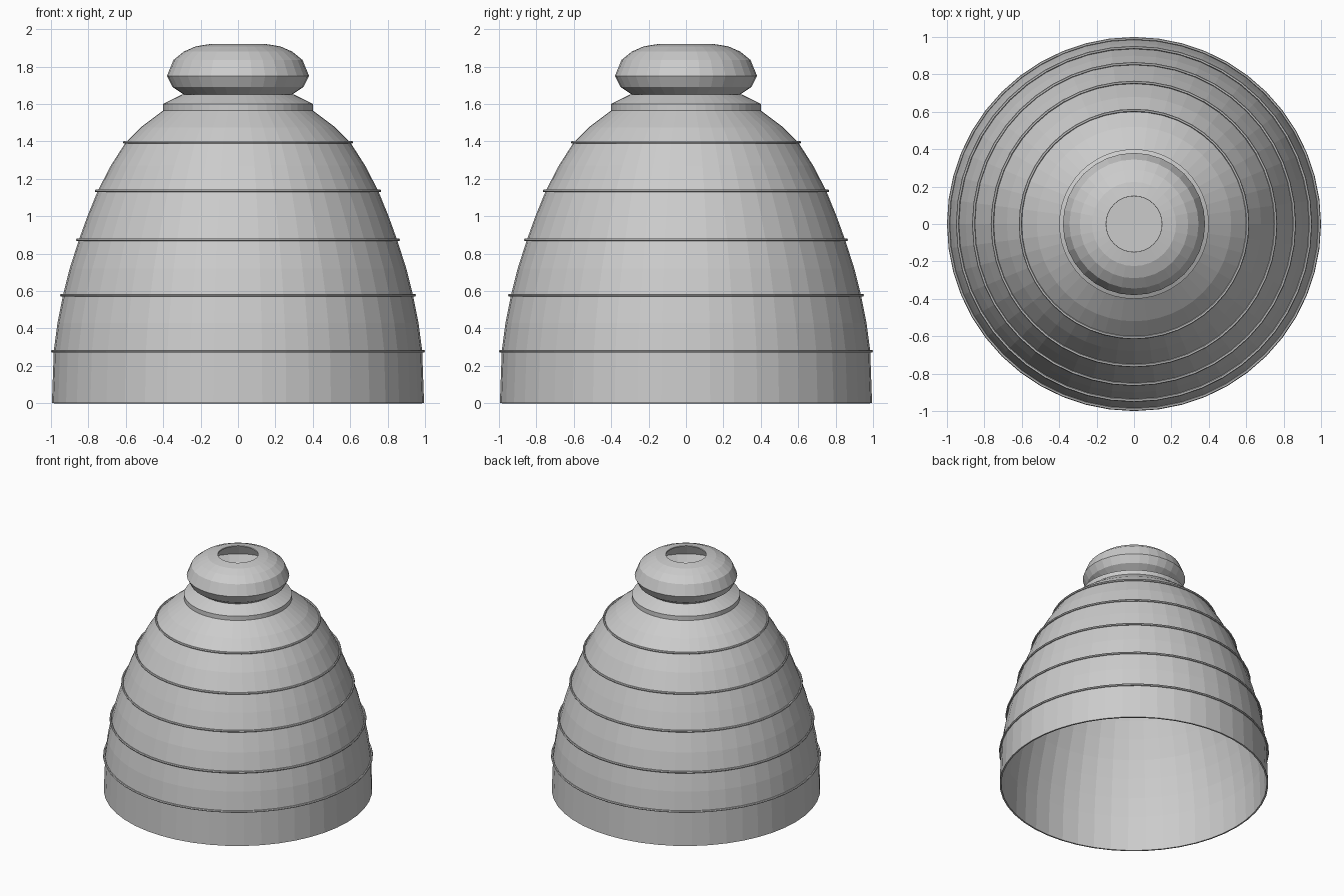
import bpy, bmesh, math

cube = bpy.data.objects.get("Cube")
if cube:
    bpy.data.objects.remove(cube, do_unlink=True)

grey = bpy.data.materials.new("plain grey")
grey.use_nodes = True
colour = (0.6, 0.6, 0.6, 1)
grey.diffuse_color = colour
grey.node_tree.nodes["Principled BSDF"].inputs["Base Color"].default_value = colour


def lathe(name, profile, sides, closed=False):
    """Spin a list of (radius, height) points around z."""
    bm = bmesh.new()
    rings = []
    for r, z in profile:
        if r == 0:
            rings.append([bm.verts.new((0, 0, z))] * sides)
        else:
            angles = [2 * math.pi * i / sides for i in range(sides)]
            rings.append([bm.verts.new((r * math.cos(a), r * math.sin(a), z)) for a in angles])
    pairs = list(zip(rings, rings[1:]))
    if closed:
        pairs.append((rings[-1], rings[0]))
    for low, high in pairs:
        for i in range(sides):
            j = (i + 1) % sides
            corners = dict.fromkeys((low[i], low[j], high[j], high[i]))
            bm.faces.new(list(corners))
    mesh = bpy.data.meshes.new(name)
    bm.to_mesh(mesh)
    bm.free()
    mesh.materials.append(grey)
    obj = bpy.data.objects.new(name, mesh)
    bpy.context.collection.objects.link(obj)
    return obj


def thicken(obj, amount):
    mod = obj.modifiers.new("wall", "SOLIDIFY")
    mod.thickness = amount
    mod.offset = -1


# Open-bottomed bell with a stepped collar and a closed crown
bell = lathe("bell", [
    (0.995, 0), (0.985, 0.28), (0.965, 0.43), (0.935, 0.58), (0.9, 0.72),
    (0.852, 0.87), (0.805, 1.0), (0.75, 1.135), (0.68, 1.27), (0.6, 1.395),
    (0.52, 1.475), (0.4, 1.565), (0.4, 1.6), (0.3, 1.65), (0, 1.65)], 48)
thicken(bell, 0.012)

# Hollow knob with a round opening on top
knob = lathe("knob", [
    (0.29, 1.65), (0.35, 1.69), (0.38, 1.75), (0.345, 1.835),
    (0.29, 1.88), (0.225, 1.908), (0.15, 1.92)], 32)
thicken(knob, 0.008)

# Thin raised bands around the bell
bands = [(0.992, 0.278), (0.944, 0.578), (0.858, 0.873), (0.758, 1.135), (0.608, 1.395)]
for number, (radius, height) in enumerate(bands, 1):
    section = [(radius + 0.008 * math.cos(a), height + 0.008 * math.sin(a))
               for a in (math.pi * k / 3 for k in range(6))]
    lathe(f"band_{number}", section[::1], 48, closed=True)
